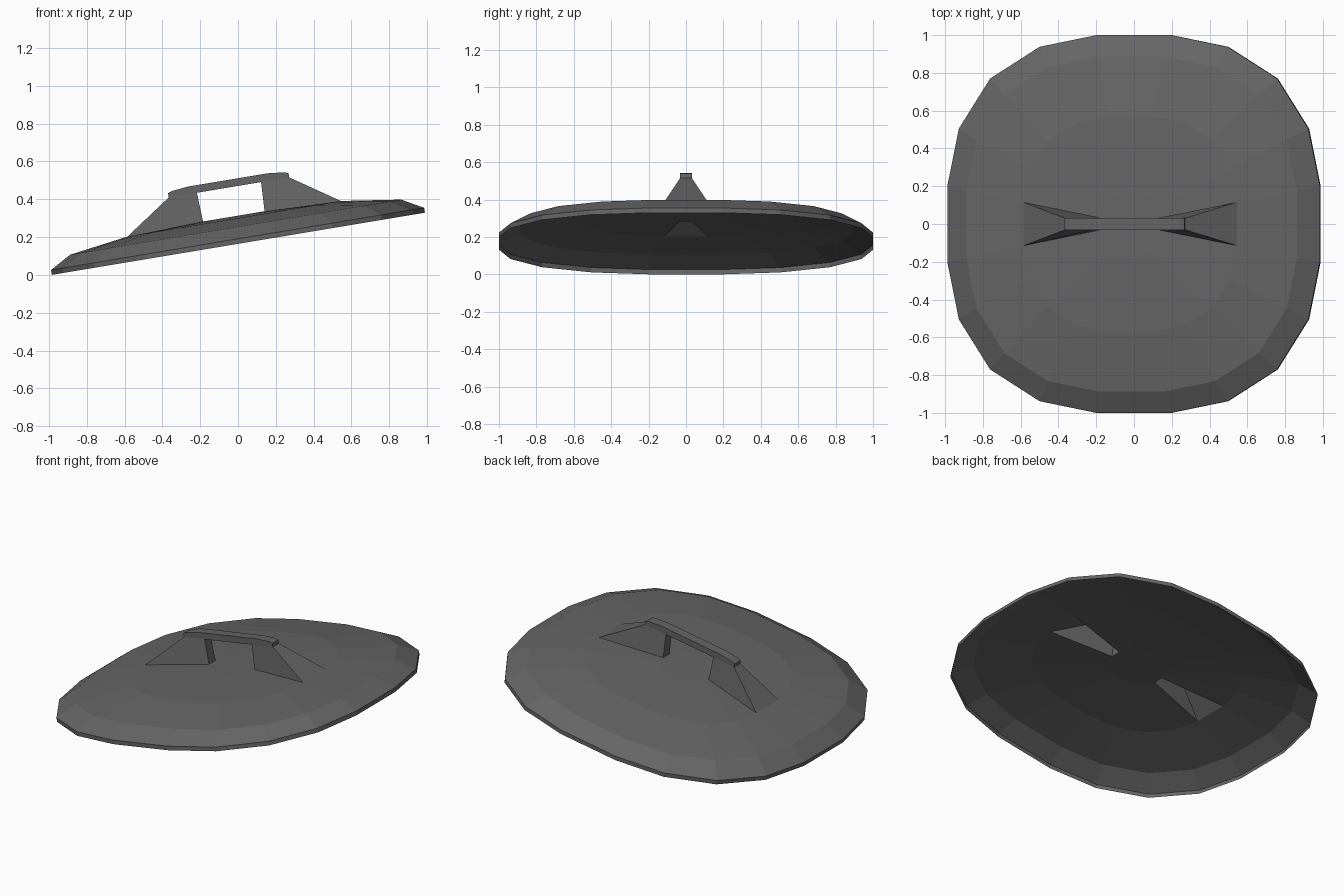
import bpy, bmesh, math
from mathutils import Matrix

if "Cube" in bpy.data.objects:
    bpy.data.objects.remove(bpy.data.objects["Cube"])

TILT = Matrix.Translation((0.002, 0, 0.165)) @ Matrix.Rotation(-math.radians(9.46), 4, 'Y')

metal = bpy.data.materials.new("dark grey metal")
metal.diffuse_color = (0.13, 0.13, 0.13, 1)
metal.use_nodes = True
metal.node_tree.nodes["Principled BSDF"].inputs["Base Color"].default_value = metal.diffuse_color

# rounded-square outline of 20 points, counter-clockwise from the +x side
quarter = [(1, 0.2), (0.938, 0.505), (0.77, 0.77), (0.505, 0.938), (0.2, 1)]
OUTLINE = []
for c, s in ((1, 0), (0, 1), (-1, 0), (0, -1)):
    OUTLINE += [(x * c - y * s, x * s + y * c) for x, y in quarter]
N = len(OUTLINE)
# the +x and -x side segments of the outline, where the handle joins
FOOT_SEGMENTS = (N - 1, N // 2 - 1)

FOOT_OUT, FOOT_IN = (0.572, 0.134), (0.165, 0.147)   # radius, height


def finish(name, bm):
    me = bpy.data.meshes.new(name)
    bm.transform(TILT)
    bm.to_mesh(me)
    bm.free()
    me.materials.append(metal)
    ob = bpy.data.objects.new(name, me)
    bpy.context.collection.objects.link(ob)


# lid: thin open shell, with openings under the hollow handle legs
bm = bmesh.new()
profile = [(1, 0), (1, 0.026), (0.887, 0.089), FOOT_OUT, FOOT_IN]
rings = [[bm.verts.new((x * r, y * r, z)) for x, y in OUTLINE] for r, z in profile]
for k in range(len(rings) - 1):
    for i in range(N):
        if k == 3 and i in FOOT_SEGMENTS:
            continue
        j = (i + 1) % N
        bm.faces.new((rings[k][i], rings[k][j], rings[k + 1][j], rings[k + 1][i]))
bm.faces.new(rings[-1])
finish("lid", bm)

# handle: two flared hollow legs carrying a bar
bm = bmesh.new()
W = 0.031
LEG_OUT, LEG_IN = (0.323, 0.302), (0.172, 0.302)


def face(*cos):
    bm.faces.new([bm.verts.new(c) for c in cos])


for s in (1, -1):
    def corners(p, half):
        return [(s * p[0], -half * s, p[1]), (s * p[0], half * s, p[1])]
    a0, a1 = corners(FOOT_OUT, FOOT_OUT[0] * 0.2)
    b0, b1 = corners(FOOT_IN, FOOT_IN[0] * 0.2)
    c0, c1 = corners(LEG_OUT, W)
    d0, d1 = corners(LEG_IN, W)
    face(a0, a1, c1, c0)
    face(b1, b0, d0, d1)
    face(b0, a0, c0, d0)
    face(a1, b1, d1, c1)

# bar: slightly arched top, flat underside only between the legs
half_top = [(0.323, 0.325), (0.30, 0.333), (0.215, 0.342)]
bar = [LEG_IN, LEG_OUT] + half_top
bar += [(-x, z) for x, z in reversed(half_top)] + [(-LEG_OUT[0], 0.302), (-LEG_IN[0], 0.302)]
front = [bm.verts.new((x, -W, z)) for x, z in bar]
back = [bm.verts.new((x, W, z)) for x, z in bar]
bm.faces.new(front)
bm.faces.new(back[::-1])
n = len(bar)
for i in range(n):
    j = (i + 1) % n
    if i not in (0, n - 2):          # leave open above the hollow legs
        bm.faces.new((front[j], front[i], back[i], back[j]))
bmesh.ops.remove_doubles(bm, verts=bm.verts, dist=0.0005)
finish("handle", bm)
